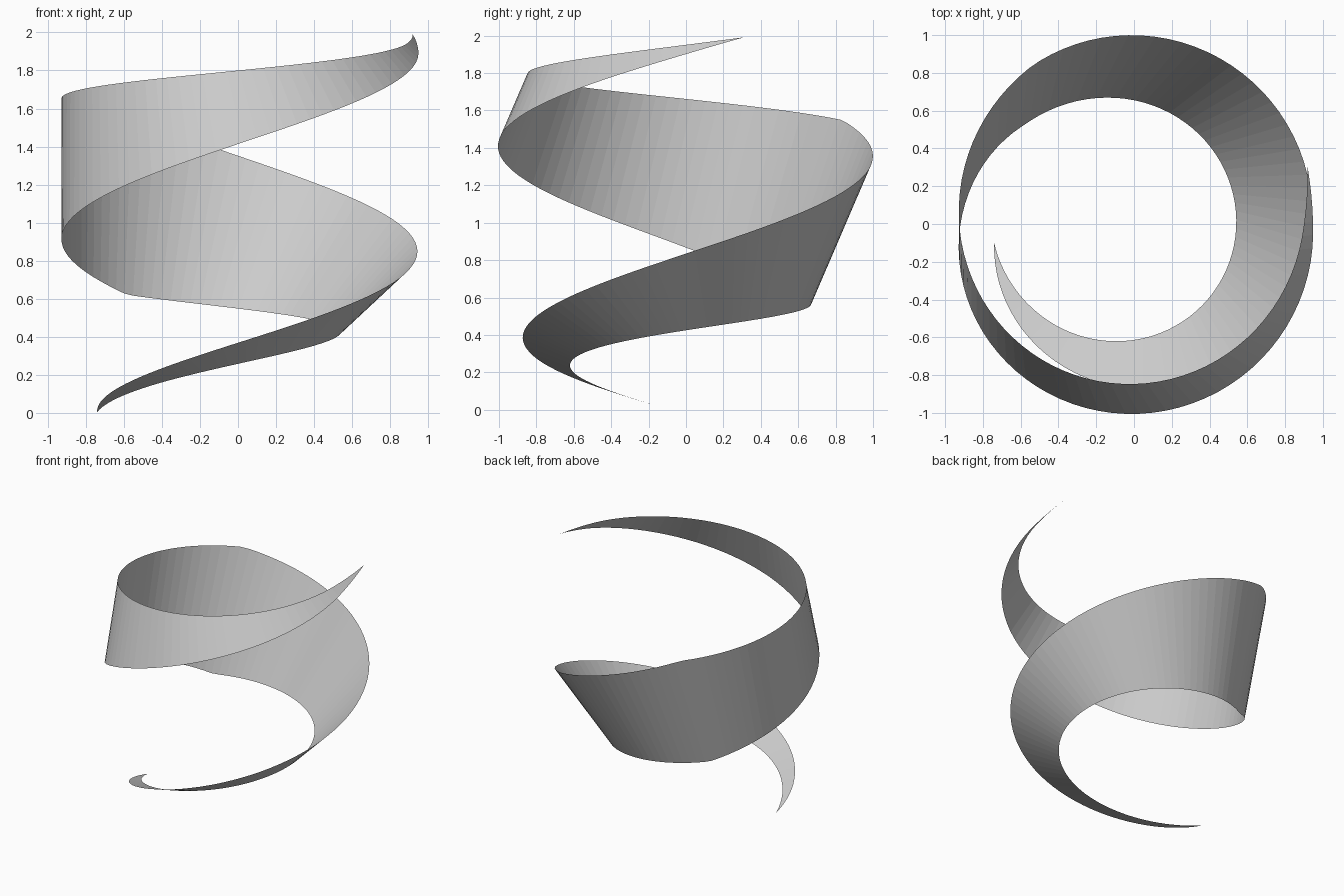
import bpy, bmesh
from math import sin, cos, radians
from mathutils import Vector

if "Cube" in bpy.data.objects:
    bpy.data.objects.remove(bpy.data.objects["Cube"])

START, END, PEAK = 188.5, 737.5, 487.0   # sweep angles in degrees
MAX_WIDTH, AXIS_X, STEPS = 0.98, -0.048, 130


def centre(a):
    """Centre line: slightly widening helix with a straightened top tip."""
    r = 0.70 + 0.00051 * (a - START) + 0.033 * max(0, (a - 717) / 20.5) ** 2
    z = 0.005 + 1.985 * (a - START) / (END - START)
    t = radians(a)
    return Vector((AXIS_X + r * cos(t), r * sin(t), z))


def width(a):
    """Ribbon width: linear taper to a point at both ends."""
    if a < PEAK:
        return MAX_WIDTH * (a - START) / (PEAK - START)
    return MAX_WIDTH * (END - a) / (END - PEAK)


# Ribbon: cross lines that twist steadily about the helix
bm = bmesh.new()
rows = []
for i in range(STEPS + 1):
    a = START + (END - START) * i / STEPS
    t, tilt = radians(a), radians((a - 180) / 4)
    radial = Vector((cos(t), sin(t), 0))
    tangent = (centre(a + 0.1) - centre(a - 0.1)).normalized()
    up = radial.cross(tangent).normalized()
    across = (radial * cos(tilt) + up * sin(tilt)) * max(width(a), 0.002) / 2
    c = centre(a)
    rows.append((bm.verts.new(c - across), bm.verts.new(c + across)))
for (a0, a1), (b0, b1) in zip(rows, rows[1:]):
    bm.faces.new((a0, b0, b1, a1))

mesh = bpy.data.meshes.new("spiral_ribbon")
bm.to_mesh(mesh)
bm.free()
bpy.context.collection.objects.link(bpy.data.objects.new("spiral_ribbon", mesh))
